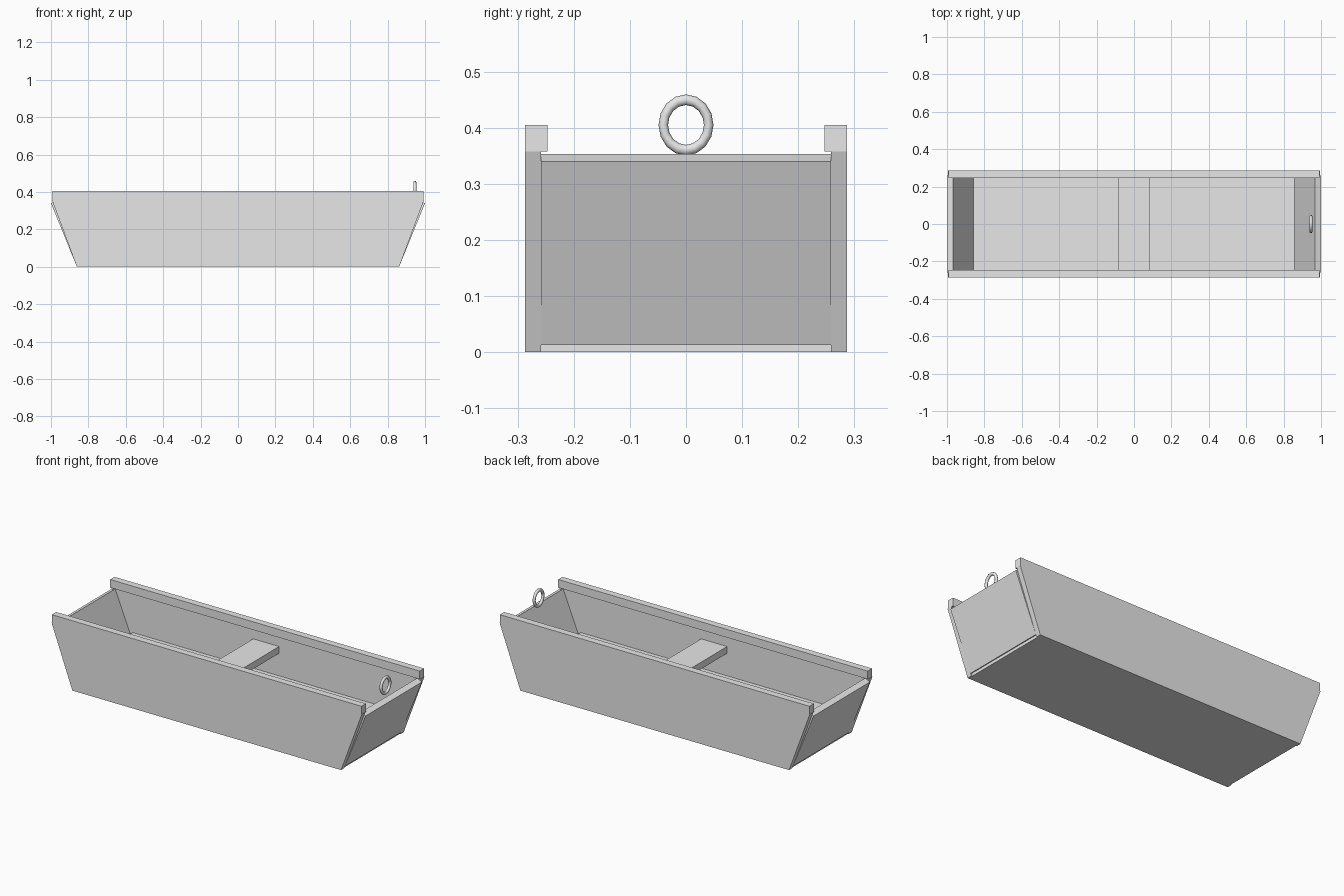
import bpy
import bmesh
import math
from mathutils import Vector

cube = bpy.data.objects.get("Cube")
if cube:
    bpy.data.objects.remove(cube, do_unlink=True)

grey = bpy.data.materials.new("plain_grey")
grey.use_nodes = True
grey.diffuse_color = (0.8, 0.8, 0.8, 1)
grey.node_tree.nodes["Principled BSDF"].inputs["Base Color"].default_value = grey.diffuse_color


def prism(name, profile, y0, y1):
    """Extrude an (x, z) outline from y0 to y1."""
    bm = bmesh.new()
    base = bm.faces.new([bm.verts.new((x, y0, z)) for x, z in profile])
    out = bmesh.ops.extrude_face_region(bm, geom=[base])
    moved = [v for v in out["geom"] if isinstance(v, bmesh.types.BMVert)]
    bmesh.ops.translate(bm, verts=moved, vec=(0, y1 - y0, 0))
    bmesh.ops.recalc_face_normals(bm, faces=bm.faces)
    mesh = bpy.data.meshes.new(name)
    bm.to_mesh(mesh)
    bm.free()
    mesh.materials.append(grey)
    obj = bpy.data.objects.new(name, mesh)
    bpy.context.collection.objects.link(obj)
    return obj


def block(name, x, z0, z1, y0, y1):
    """Box that is symmetric in x."""
    return prism(name, [(-x, z0), (x, z0), (x, z1), (-x, z1)], y0, y1)


OUTER, INNER = 0.287, 0.258

# Sloped-ended side panels with a rail along the top of each
for label, s in (("left", 1), ("right", -1)):
    word = "back" if s > 0 else "front"
    prism(word + "_side", [(-0.862, 0), (0.862, 0), (0.995, 0.358), (-0.995, 0.358)],
          s * INNER, s * OUTER)
    block(word + "_rail", 0.993, 0.358, 0.405, s * 0.247, s * OUTER)

    # Slanted end board, square cut across its thickness
    foot, head = Vector((0.867, 0.013)), Vector((1.0, 0.34))
    along = (head - foot).normalized()
    inward = Vector((-along.y, along.x)) * 0.0345
    corners = (foot, head, head + inward, foot + inward)
    prism(label + "_end", [(s * c.x, c.y) for c in corners], -INNER, INNER)

# Thick floor and cross seat
block("floor", 0.857, 0.0, 0.13, -INNER, INNER)
block("seat", 0.083, 0.26, 0.30, -INNER, INNER)

# Upright mooring ring on the left end
bpy.ops.mesh.primitive_torus_add(location=(0.946, 0, 0.405), rotation=(0, math.pi / 2, 0),
                                 major_segments=16, minor_segments=8,
                                 major_radius=0.0405, minor_radius=0.0085)
ring = bpy.context.object
ring.name = "mooring_ring"
ring.scale.x = 1.11
ring.data.materials.append(grey)
bpy.ops.object.shade_smooth_by_angle(angle=math.radians(50))
